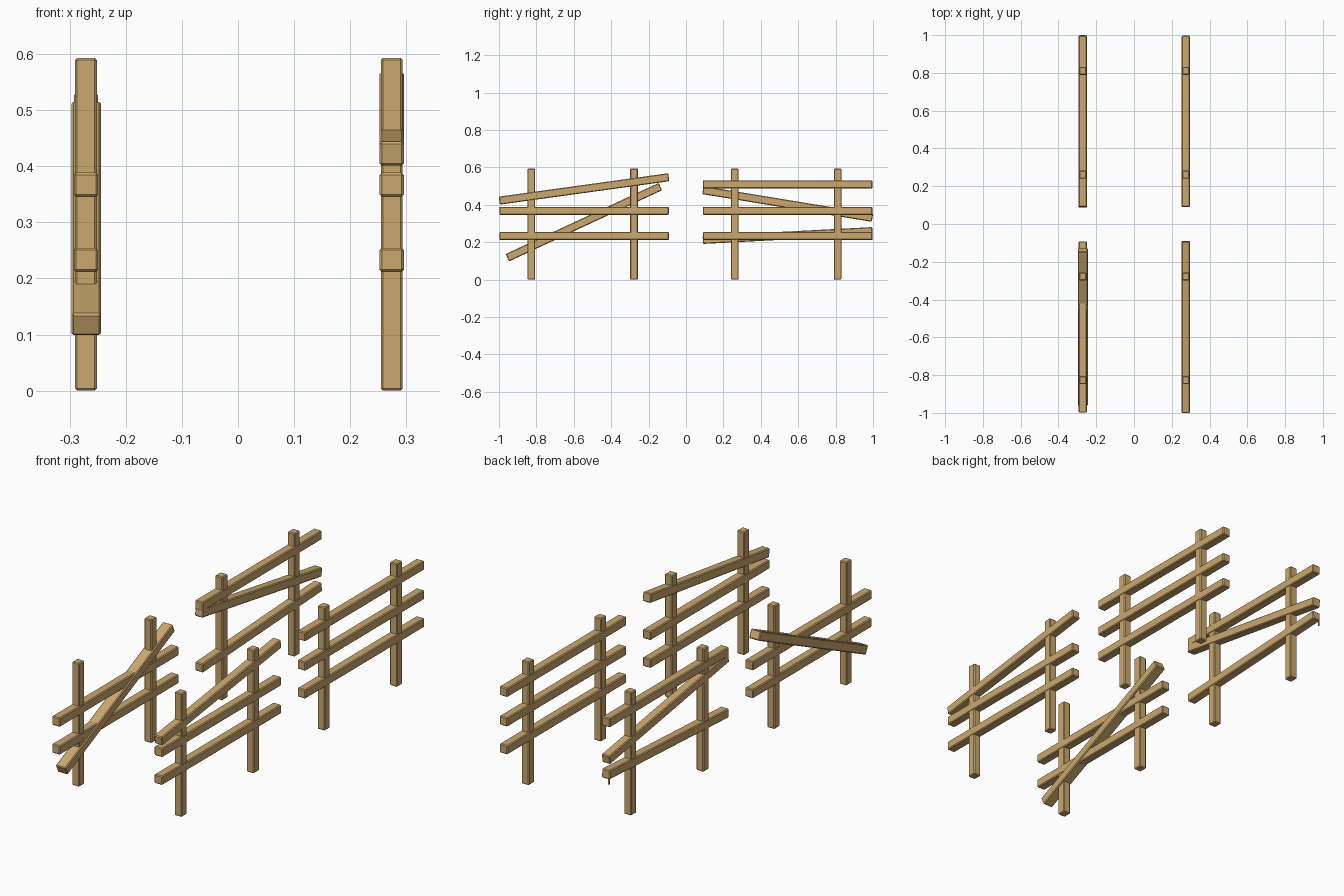
import bpy
import bmesh
from math import atan2, hypot
from mathutils import Matrix

cube = bpy.data.objects.get("Cube")
if cube:
    bpy.data.objects.remove(cube, do_unlink=True)

wood = bpy.data.materials.new("tan wood")
wood.use_nodes = True
TAN = (0.597, 0.392, 0.156, 1)
wood.diffuse_color = TAN
wood.node_tree.nodes["Principled BSDF"].inputs["Base Color"].default_value = TAN


def beam(name, x, start, end, width, depth, chamfer=0.004):
    """Chamfered square timber between two (y, z) points."""
    dy, dz = end[0] - start[0], end[1] - start[1]
    place = Matrix.Translation((x, (start[0] + end[0]) / 2, (start[1] + end[1]) / 2))
    turn = Matrix.Rotation(atan2(dz, dy), 4, 'X')
    bm = bmesh.new()
    bmesh.ops.create_cube(bm, size=1)
    bmesh.ops.scale(bm, vec=(width, hypot(dy, dz), depth), verts=bm.verts)
    if chamfer:
        bmesh.ops.bevel(bm, geom=bm.edges[:], offset=chamfer, segments=1,
                        affect='EDGES', profile=0.5)
    bm.transform(place @ turn)
    mesh = bpy.data.meshes.new(name)
    bm.to_mesh(mesh)
    bm.free()
    mesh.materials.append(wood)
    obj = bpy.data.objects.new(name, mesh)
    bpy.context.collection.objects.link(obj)
    return obj


LEFT, RIGHT = 0.274, -0.271
FRONT, BACK = (-0.998, -0.092), (0.09, 0.997)
LOW, MID, TOP = 0.233, 0.367, 0.509


def panel(name, x, span, rails):
    """Two posts and a list of rails given as end heights."""
    for label, y in (("front", span[0] + 0.171), ("back", span[1] - 0.186)):
        beam(f"{name}_{label}_post", x, (y, 0), (y, 0.593), 0.039, 0.042)
    for i, (z0, z1) in enumerate(rails):
        beam(f"{name}_rail_{i + 1}", x, (span[0], z0), (span[1], z1), 0.043, 0.043)


# Fence panels, some with slipped rails
panel("back_left_fence", LEFT, BACK, [(LOW, LOW), (MID, MID), (TOP, TOP)])
panel("front_left_fence", LEFT, FRONT, [(LOW, LOW), (MID, MID), (0.422, 0.547)])
panel("back_right_fence", RIGHT, BACK, [(0.212, 0.259), (0.478, 0.330), (TOP, TOP)])
panel("front_right_fence", RIGHT, FRONT, [(LOW, LOW), (MID, MID)])

# Fallen plank lying across the front right panel
beam("fallen_plank", -0.2705, (-0.955, 0.117), (-0.137, 0.497), 0.053, 0.043)

# Splinter under the end of the lowest slipped rail
beam("rail_splinter", -0.286, (0.994, 0.212), (0.994, 0.242), 0.006, 0.004, 0)
